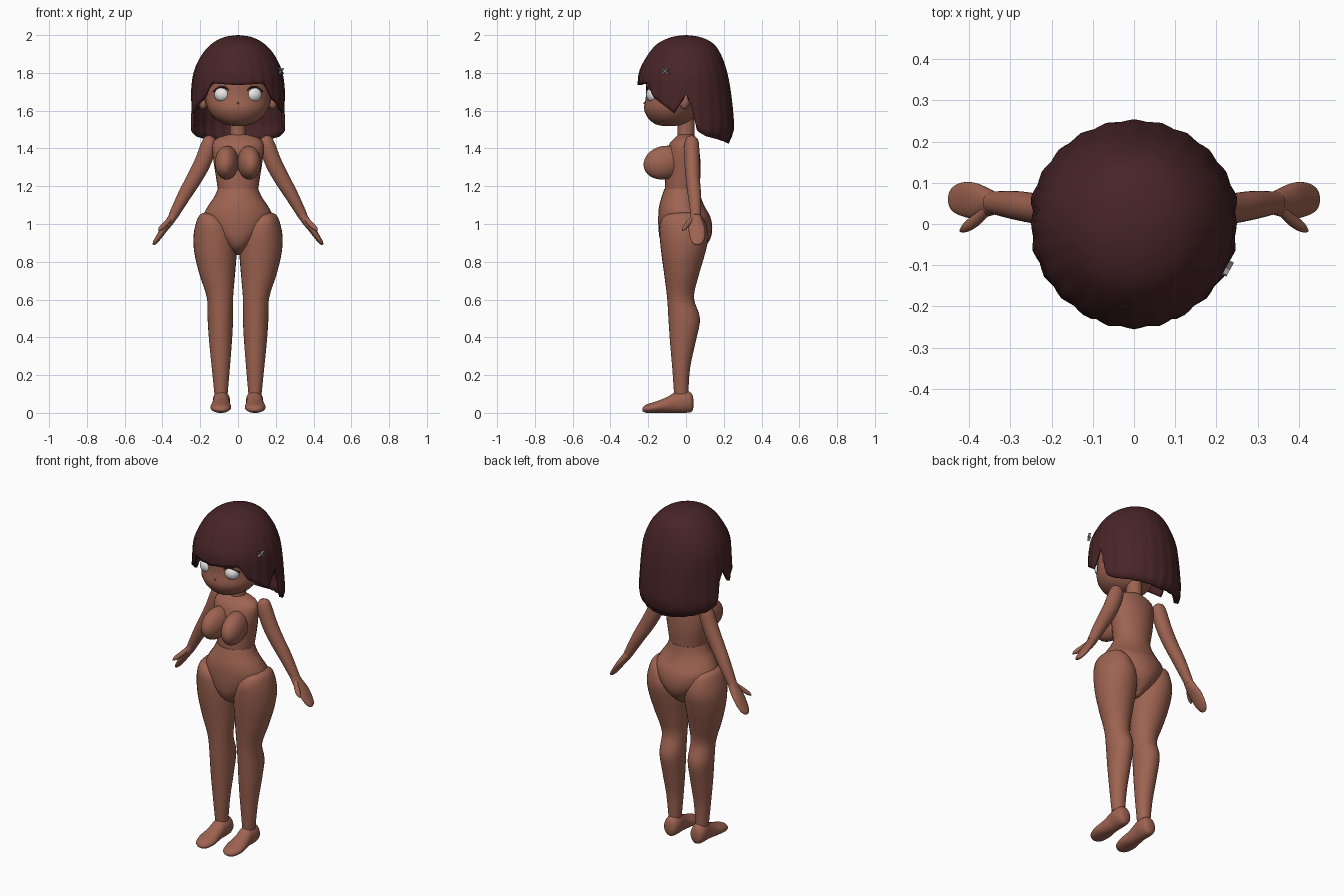
import bpy, bmesh, math
from mathutils import Vector, Matrix

cube = bpy.data.objects.get("Cube")
if cube:
    bpy.data.objects.remove(cube, do_unlink=True)


def material(name, rgb):
    m = bpy.data.materials.new(name)
    m.use_nodes = True
    m.diffuse_color = (*rgb, 1)
    m.node_tree.nodes["Principled BSDF"].inputs["Base Color"].default_value = (*rgb, 1)
    return m


SKIN = material("brown skin", (0.34, 0.125, 0.083))
HAIR = material("dark red brown hair", (0.065, 0.018, 0.02))
WHITE = material("eye white", (0.8, 0.8, 0.8))
GREY = material("clip grey", (0.35, 0.35, 0.35))
X, Y, Z = Vector((1, 0, 0)), Vector((0, 1, 0)), Vector((0, 0, 1))


def finish(name, bm, mat, side=1):
    if side < 0:
        bmesh.ops.scale(bm, vec=(-1, 1, 1), verts=bm.verts)
        bmesh.ops.reverse_faces(bm, faces=bm.faces)
    me = bpy.data.meshes.new(name)
    bm.to_mesh(me)
    bm.free()
    me.materials.append(mat)
    me.shade_smooth()
    me.set_sharp_from_angle(angle=math.radians(50))
    ob = bpy.data.objects.new(name, me)
    bpy.context.collection.objects.link(ob)
    return ob


def spline(rows, steps=4):
    """Catmull-Rom resampling of a list of equal-length tuples."""
    out, n = [], len(rows)
    for i in range(n - 1):
        a, b, c, d = (rows[min(max(k, 0), n - 1)] for k in range(i - 1, i + 3))
        for s in range(steps):
            t = s / steps
            out.append([q + 0.5 * t * (r - p + t * (2 * p - 5 * q + 4 * r - w
                        + t * (3 * (q - r) + w - p))) for p, q, r, w in zip(a, b, c, d)])
    return out + [list(rows[-1])]


def loft(name, rows, mat, u=X, v=Y, side=1, n=28):
    """Elliptical rings: centre x, y, z and the two radii along u and v."""
    bm = bmesh.new()
    rings = []
    for x, y, z, ru, rv in spline(rows):
        ru, rv = max(ru, 0.002), max(rv, 0.002)
        rings.append([bm.verts.new(Vector((x, y, z)) + u * ru * math.cos(a) + v * rv * math.sin(a))
                      for a in (2 * math.pi * k / n for k in range(n))])
    for r, s in zip(rings, rings[1:]):
        for k in range(n):
            bm.faces.new((r[k], r[k - 1], s[k - 1], s[k]))
    bm.faces.new(rings[0])
    bm.faces.new(rings[-1][::-1])
    bmesh.ops.recalc_face_normals(bm, faces=bm.faces)
    return finish(name, bm, mat, side)


def upright(rows):
    """Rows of z, inner x, outer x, front y, back y turned into ring rows."""
    return [((i + o) / 2, (f + b) / 2, z, (o - i) / 2, (b - f) / 2) for z, i, o, f, b in rows]


def ball(name, centre, size, mat, side=1, tilt=0, turn=0):
    bm = bmesh.new()
    bmesh.ops.create_uvsphere(bm, u_segments=24, v_segments=16, radius=1)
    m = (Matrix.Translation(centre) @ Matrix.Rotation(turn, 4, 'Z')
         @ Matrix.Rotation(tilt, 4, 'X') @ Matrix.Diagonal((*size, 1)))
    bmesh.ops.transform(bm, matrix=m, verts=bm.verts)
    return finish(name, bm, mat, side)


# Head, neck and torso
loft("head", upright([
    (1.52, -.03, .03, -.13, -.05), (1.53, -.075, .075, -.165, 0), (1.56, -.125, .125, -.2, .04),
    (1.61, -.16, .16, -.222, .08), (1.68, -.178, .178, -.212, .14), (1.78, -.185, .185, -.21, .17),
    (1.88, -.16, .16, -.17, .15), (1.95, -.06, .06, -.06, .05)]), SKIN)
loft("neck", [(0, 0, 1.42, .055, .05), (0, 0, 1.47, .043, .045), (0, 0, 1.56, .042, .045)], SKIN)
loft("upper_torso", upright([
    (1.475, -.045, .045, -.04, .04), (1.455, -.11, .11, -.06, .055), (1.42, -.135, .135, -.09, .065),
    (1.35, -.132, .132, -.11, .075), (1.27, -.12, .12, -.11, .077), (1.18, -.106, .106, -.112, .07)]), SKIN)
loft("pelvis", upright([
    (1.185, -.107, .107, -.115, .072), (1.14, -.128, .128, -.13, .08), (1.09, -.162, .162, -.143, .1),
    (1.04, -.182, .182, -.147, .128), (.98, -.16, .16, -.146, .139), (.92, -.11, .11, -.138, .128),
    (.87, -.055, .055, -.11, .09), (.835, -.015, .015, -.05, .04)]), SKIN)
ball("nose", (0, -.218, 1.64), (.006, .008, .006), SKIN)

arm_u = Vector((.87, 0, .5))
for s, tag in ((1, "left"), (-1, "right")):
    # Bust, ear and eye
    ball(tag + "_bust", (.06, -.115, 1.325), (.062, .112, .088), SKIN, s, .25, .12)
    ball(tag + "_ear", (.185, -.005, 1.65), (.025, .028, .043), SKIN, s, -.2)
    ball(tag + "_eye", (.085, -.178, 1.685), (.041, .032, .038), WHITE, s, 0, .3)
    loft(tag + "_eyelash", [(.045, -.2, 1.705, .003, .005), (.07, -.208, 1.724, .005, .005),
                            (.1, -.2, 1.724, .005, .005), (.132, -.175, 1.7, .003, .005)],
         HAIR, Z, Y, s, 8)
    # Leg with thigh, knee and calf
    loft(tag + "_leg", upright([
        (1.06, .13, .18, -.05, .03), (1.045, .1, .205, -.11, .075), (1.0, .045, .224, -.138, .105),
        (.93, .012, .236, -.139, .118), (.84, .008, .23, -.13, .1), (.73, .016, .203, -.115, .068),
        (.61, .026, .165, -.1, .042), (.5, .026, .161, -.093, .074), (.38, .032, .153, -.085, .052),
        (.24, .043, .139, -.073, .022), (.1, .055, .125, -.063, .012)]), SKIN, side=s)
    # Foot, from heel to toe
    loft(tag + "_foot", [
        (.088, .04, .05, .015, .02), (.088, .028, .055, .038, .05), (.088, -.01, .06, .046, .06),
        (.088, -.05, .057, .044, .057), (.09, -.1, .042, .048, .042), (.091, -.16, .03, .055, .03),
        (.09, -.21, .022, .042, .022), (.09, -.23, .018, .015, .009)], SKIN, X, Z, s)
    # Arm, mitten hand and thumb
    loft(tag + "_arm", [
        (.135, .03, 1.462, .012, .012), (.143, .03, 1.445, .036, .033), (.157, .03, 1.405, .044, .04),
        (.19, .032, 1.32, .044, .04), (.235, .037, 1.235, .041, .037), (.285, .045, 1.15, .035, .035),
        (.345, .052, 1.04, .025, .027)], SKIN, arm_u, Y, s)
    loft(tag + "_hand", [
        (.335, .05, 1.055, .023, .025), (.36, .053, 1.015, .022, .036), (.39, .057, .975, .019, .044),
        (.42, .06, .93, .015, .04), (.44, .06, .902, .011, .028), (.448, .06, .89, .004, .01)],
        SKIN, arm_u, Y, s)
    loft(tag + "_thumb", [
        (.355, .035, 1.035, .012, .012), (.38, .012, 1.005, .014, .015), (.405, -.006, .98, .013, .013),
        (.42, -.016, .965, .004, .004)], SKIN, arm_u, Y, s, 12)

# Bobbed hair: a shell whose lower edge follows the angle from the front
profile = spline([  # height, side, front and back radius
    (2.0, .002, .002, .002), (1.99, .07, .075, .075), (1.955, .138, .15, .145), (1.89, .195, .205, .188),
    (1.8, .234, .248, .218), (1.7, .246, .252, .236), (1.58, .252, .25, .249), (1.5, .256, .25, .251),
    (1.45, .242, .24, .235), (1.41, .215, .215, .215)], 8)
hem = [(0, 1.735), (36, 1.745), (42, 1.71), (47, 1.67), (60, 1.635), (76, 1.585), (90, 1.69),
       (97, 1.63), (103, 1.5), (115, 1.465), (145, 1.44), (180, 1.425)]


def lookup(table, key):
    for a, b in zip(table, table[1:]):
        if min(a[0], b[0]) <= key <= max(a[0], b[0]):
            t = (key - a[0]) / (b[0] - a[0])
            return [p + (q - p) * t for p, q in zip(a, b)]
    return table[-1]


bm = bmesh.new()
cols, rows, grid = 96, 26, []
for j in range(rows + 1):
    t = (j / rows) ** 1.7
    ring = []
    for i in range(cols):
        a = 2 * math.pi * i / cols
        low = lookup(hem, min(math.degrees(a), 360 - math.degrees(a)))[1]
        z = 2.0 - (2.0 - low) * t
        _, side, front, back = lookup(profile, z)
        clump = 1 + .012 * t * math.cos(a * 24)
        depth = front if math.cos(a) > 0 else back
        ring.append(bm.verts.new((side * clump * math.sin(a), -depth * clump * math.cos(a), z)))
    grid.append(ring)
for up, down in zip(grid, grid[1:]):
    for i in range(cols):
        bm.faces.new((down[i - 1], down[i], up[i], up[i - 1]))
bm.faces.new(grid[0])
hair = finish("bob_hair", bm, HAIR)
shell = hair.modifiers.new("thickness", 'SOLIDIFY')
shell.thickness = .018
shell.offset = -1

# Crossed hair clip on the left
for k, lean in enumerate((.9, -.9)):
    bm = bmesh.new()
    bmesh.ops.create_cube(bm, size=1)
    m = (Matrix.Translation((.228, -.108, 1.81)) @ Matrix.Rotation(-.5, 4, 'Z')
         @ Matrix.Rotation(lean, 4, 'X') @ Matrix.Diagonal((.012, .006, .045, 1)))
    bmesh.ops.transform(bm, matrix=m, verts=bm.verts)
    finish("hair_clip_bar_%d" % (k + 1), bm, GREY)
